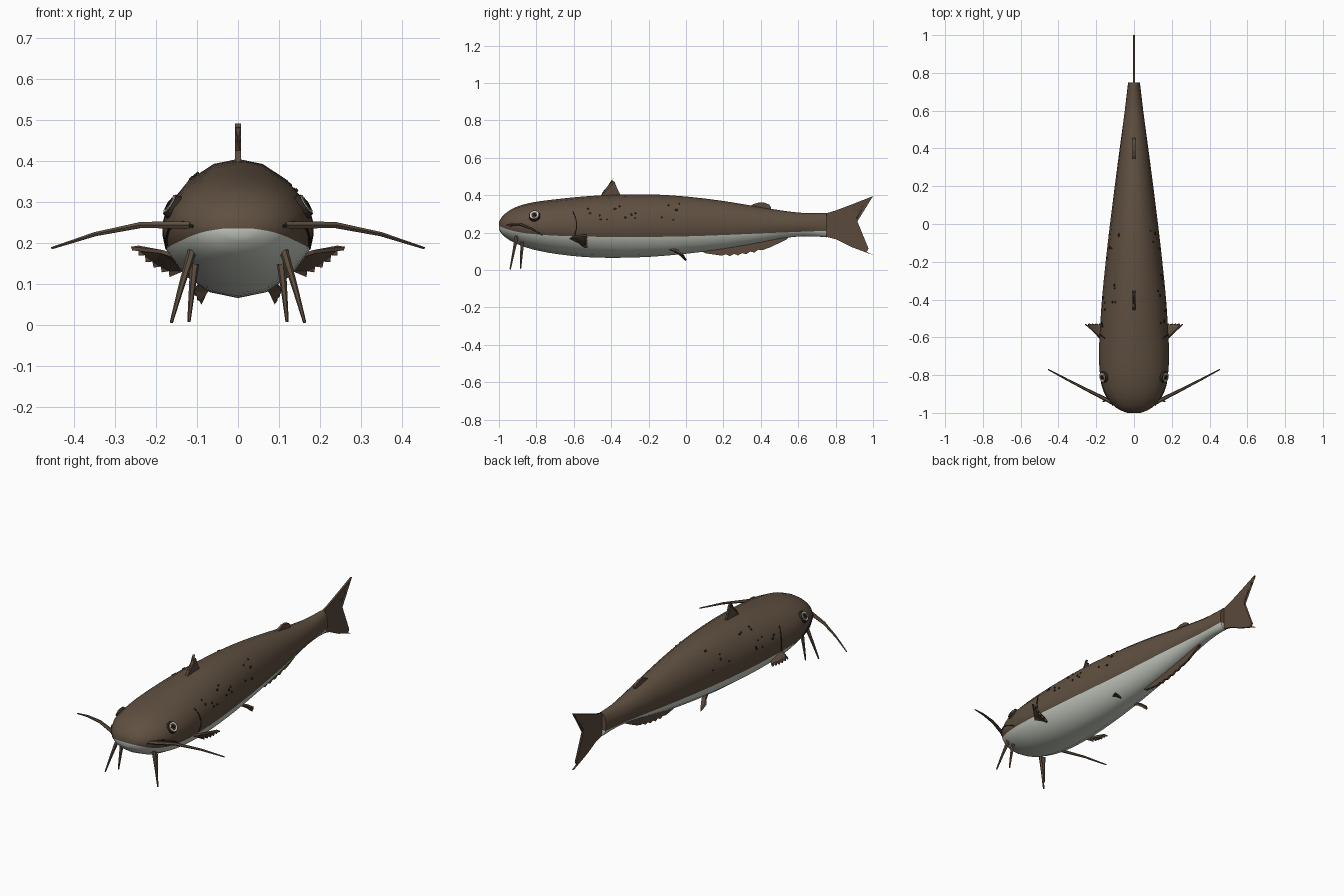
import bpy, bmesh, math, random
from mathutils import Vector

if "Cube" in bpy.data.objects:
    bpy.data.objects.remove(bpy.data.objects["Cube"])

random.seed(4)


def material(name, rgb):
    m = bpy.data.materials.new(name)
    m.diffuse_color = (*rgb, 1)
    m.use_nodes = True
    m.node_tree.nodes["Principled BSDF"].inputs["Base Color"].default_value = m.diffuse_color
    return m


BROWN = material("brown skin", (0.115, 0.079, 0.052))
BELLY = material("pale belly", (0.60, 0.63, 0.56))
FIN = material("fin brown", (0.105, 0.068, 0.045))
DARK = material("dark marking", (0.03, 0.022, 0.016))
WHITE = material("eye white", (0.62, 0.60, 0.52))
PUPIL = material("pupil black", (0.01, 0.01, 0.01))

# Body stations: y, half width, top z, bottom z, colour split z
STATIONS = [
    (-1.0, 0.035, 0.255, 0.215, 0.235), (-0.985, 0.075, 0.283, 0.193, 0.229),
    (-0.96, 0.11, 0.307, 0.170, 0.220), (-0.92, 0.142, 0.332, 0.147, 0.208),
    (-0.86, 0.167, 0.353, 0.122, 0.197), (-0.78, 0.182, 0.368, 0.101, 0.189),
    (-0.68, 0.186, 0.380, 0.084, 0.183), (-0.55, 0.180, 0.393, 0.070, 0.179),
    (-0.4, 0.170, 0.402, 0.065, 0.177), (-0.2, 0.150, 0.405, 0.070, 0.177),
    (0.0, 0.127, 0.393, 0.087, 0.180), (0.2, 0.102, 0.369, 0.112, 0.187),
    (0.4, 0.076, 0.336, 0.147, 0.196), (0.5, 0.063, 0.320, 0.167, 0.200),
    (0.6, 0.050, 0.307, 0.179, 0.204), (0.68, 0.040, 0.304, 0.180, 0.207),
    (0.75, 0.031, 0.306, 0.175, 0.210)]


def station(y):
    """Smoothly interpolated (half width, centre z, half height, split z)."""
    S = STATIONS
    y = min(max(y, S[0][0]), S[-1][0])
    i = max(k for k in range(len(S) - 1) if S[k][0] <= y)

    def slope(k, c):
        a, b = max(k - 1, 0), min(k + 1, len(S) - 1)
        return (S[b][c] - S[a][c]) / (S[b][0] - S[a][0])
    d = S[i + 1][0] - S[i][0]
    t = (y - S[i][0]) / d
    w, top, bot, split = [
        (2*t**3 - 3*t**2 + 1) * S[i][c] + (t**3 - 2*t*t + t) * d * slope(i, c)
        + (3*t*t - 2*t**3) * S[i + 1][c] + (t**3 - t*t) * d * slope(i + 1, c)
        for c in (1, 2, 3, 4)]
    return w, (top + bot) / 2, (top - bot) / 2, split


def skin(y, z, s):
    """Point and outward normal on the flank at height z."""
    w, zc, h, _ = station(y)

    def point(yy, a):
        w, zc, h, _ = station(yy)
        return Vector((s * w * math.cos(a), yy, zc + h * math.sin(a)))
    a = math.asin(max(-0.95, min(0.95, (z - zc) / h)))
    n = (point(y + .01, a) - point(y - .01, a)).cross(point(y, a + .01) - point(y, a - .01))
    return point(y, a), n.normalized() * s


def mesh_object(name, bm, mats, smooth=None):
    bmesh.ops.recalc_face_normals(bm, faces=bm.faces)
    me = bpy.data.meshes.new(name)
    bm.to_mesh(me)
    bm.free()
    ob = bpy.data.objects.new(name, me)
    bpy.context.collection.objects.link(ob)
    for m in mats:
        me.materials.append(m)
    bpy.ops.object.select_all(action='DESELECT')
    bpy.context.view_layer.objects.active = ob
    ob.select_set(True)
    if smooth:
        bpy.ops.object.shade_smooth_by_angle(angle=math.radians(smooth))
    return ob


def build_body(upper=10, lower=6):
    bm = bmesh.new()
    ys = []
    for a, b in zip(STATIONS, STATIONS[1:]):
        ys += [a[0], (a[0] + b[0]) / 2]
    ys.append(STATIONS[-1][0])
    rings, n = [], upper + lower
    for y in ys:
        w, zc, h, split = station(y)
        a0 = math.asin((split - zc) / h)
        angles = [a0 + (math.pi - 2 * a0) * k / upper for k in range(upper)]
        angles += [math.pi - a0 + (math.pi + 2 * a0) * k / lower for k in range(lower)]
        rings.append([bm.verts.new((w * math.cos(a), y, zc + h * math.sin(a))) for a in angles])
    for r, q in zip(rings, rings[1:]):
        for k in range(n):
            j = (k + 1) % n
            bm.faces.new((r[k], r[j], q[j], q[k])).material_index = int(k >= upper)
    for r in (rings[0], rings[-1]):      # two-tone end caps
        bm.faces.new(r[:upper + 1])
        bm.faces.new(r[upper:] + r[:1]).material_index = 1
    mesh_object("body", bm, [BROWN, BELLY], 50)


def plate(name, pts, thick=0.012):
    """Thin fin from a closed outline."""
    bm = bmesh.new()
    bm.faces.new([bm.verts.new(p) for p in pts])
    bmesh.ops.triangulate(bm, faces=bm.faces[:])
    ob = mesh_object(name, bm, [FIN])
    mod = ob.modifiers.new("thickness", 'SOLIDIFY')
    mod.thickness, mod.offset = thick, 0


def serrate(path, teeth, depth):
    """Points along a path, with every second one pulled in by depth."""
    path = [Vector(p) for p in path]
    out = []
    for k in range(2 * teeth + 1):
        t = k / (2 * teeth) * (len(path) - 1)
        i = min(int(t), len(path) - 2)
        p = path[i].lerp(path[i + 1], t - i)
        out.append(p + Vector(depth) if k % 2 else p)
    return out


def tube(name, pts, r0, r1, mat):
    cu = bpy.data.curves.new(name, 'CURVE')
    cu.dimensions, cu.bevel_depth, cu.bevel_resolution, cu.use_fill_caps = '3D', 1, 1, True
    sp = cu.splines.new('POLY')
    sp.points.add(len(pts) - 1)
    for k, p in enumerate(pts):
        sp.points[k].co = (*p, 1)
        sp.points[k].radius = r0 + (r1 - r0) * k / (len(pts) - 1)
    cu.materials.append(mat)
    ob = bpy.data.objects.new(name, cu)
    bpy.context.collection.objects.link(ob)
    bpy.ops.object.select_all(action='DESELECT')
    bpy.context.view_layer.objects.active = ob
    ob.select_set(True)
    bpy.ops.object.convert(target='MESH')
    bpy.ops.object.shade_smooth_by_angle(angle=math.radians(50))


def disc(name, y, z, s, r, depth, mat, stretch=1, sides=20):
    """Flat round plate lying on the skin."""
    p, n = skin(y, z, s)
    bm = bmesh.new()
    bmesh.ops.create_cone(bm, cap_ends=True, segments=sides, radius1=r, radius2=r * .9, depth=depth)
    bmesh.ops.scale(bm, vec=(stretch, 1, 1), verts=bm.verts)
    ob = mesh_object(name, bm, [mat])
    ob.rotation_euler = n.to_track_quat('Z', 'Y').to_euler()
    ob.location = p


build_body()

# Fins on the centre line
notch = (0, 0.905, 0.235)
plate("tail_fin", [(0, .74, .30), (0, .80, .318), (0, .88, .348)]
      + serrate([(0, 1.0, .395), (0, .935, .30), notch], 5, (0, -.022, 0))
      + serrate([notch, (0, .94, .165), (0, 1.0, .08)], 5, (0, -.022, 0))[1:]
      + [(0, .88, .125), (0, .80, .165), (0, .74, .18)], 0.01)
plate("dorsal_fin", [(0, -.46, .39), (0, -.44, .425), (0, -.41, .455)]
      + serrate([(0, -.388, .492), (0, -.375, .45), (0, -.352, .405)], 4, (0, -.012, 0))
      + [(0, -.35, .39)], 0.014)
plate("adipose_fin", [(0, .33, .335), (0, .36, .352), (0, .39, .361), (0, .42, .360),
                      (0, .445, .350), (0, .455, .335), (0, .45, .315)], 0.014)
plate("anal_fin", [(0, .05, .12)]
      + serrate([(0, .06, .096), (0, .14, .084), (0, .22, .073), (0, .30, .080),
                 (0, .38, .096), (0, .46, .125), (0, .54, .165)], 11, (0, 0, .010))
      + [(0, .56, .19), (0, .40, .17), (0, .20, .14)])

for s, side in ((1, "left"), (-1, "right")):
    # Paired fins
    plate(side + "_pectoral_fin", [(s * .145, -.64, .165), (s * .185, -.60, .178)]
          + serrate([(s * .26, -.53, .186), (s * .215, -.53, .147), (s * .165, -.53, .118)],
                    5, (-s * .008, -.006, .010)) + [(s * .13, -.56, .135)], 0.01)
    plate(side + "_pelvic_fin", [(s * .07, -.10, .115), (s * .09, -.05, .105)]
          + serrate([(s * .107, -.02, .085), (s * .09, .0, .052)], 3, (0, -.008, .004))
          + [(s * .075, -.03, .08), (s * .06, -.06, .10)], 0.01)

    # Whiskers
    tube(side + "_long_barbel", [(s * .115, -.945, .243), (s * .235, -.885, .244),
                                 (s * .35, -.826, .221), (s * .455, -.77, .187)], .011, .003, BROWN)
    tube(side + "_outer_chin_barbel", [(s * .112, -.905, .18), (s * .138, -.922, .095),
                                       (s * .163, -.94, .005)], .011, .004, BROWN)
    tube(side + "_inner_chin_barbel", [(s * .106, -.875, .148), (s * .113, -.88, .08),
                                       (s * .12, -.885, .007)], .011, .004, BROWN)

    # Eyes in stacked rings
    disc(side + "_eye_rim", -.81, .290, s, .032, .014, DARK)
    disc(side + "_eye_white", -.81, .290, s, .027, .019, WHITE)
    disc(side + "_eye_iris", -.81, .290, s, .018, .022, FIN)
    disc(side + "_pupil", -.81, .290, s, .011, .025, PUPIL)

    # Mouth corner and gill slit
    tube(side + "_mouth_line", [skin(y, z, s)[0] for y, z in
         ((-.96, .240), (-.93, .250), (-.89, .246), (-.85, .232), (-.81, .212), (-.78, .195))],
         .004, .003, DARK)
    tube(side + "_gill_line", [skin(y, z, s)[0] for y, z in
         ((-.605, .315), (-.592, .285), (-.585, .25), (-.586, .22), (-.595, .185))],
         .003, .003, DARK)

    # Speckles on the upper flank
    for k in range(16):
        disc(f"{side}_speckle_{k}", random.uniform(-.55, .0), random.uniform(.26, .37), s,
             random.uniform(.004, .007), .005, DARK, random.uniform(.7, 1.5), 7)
